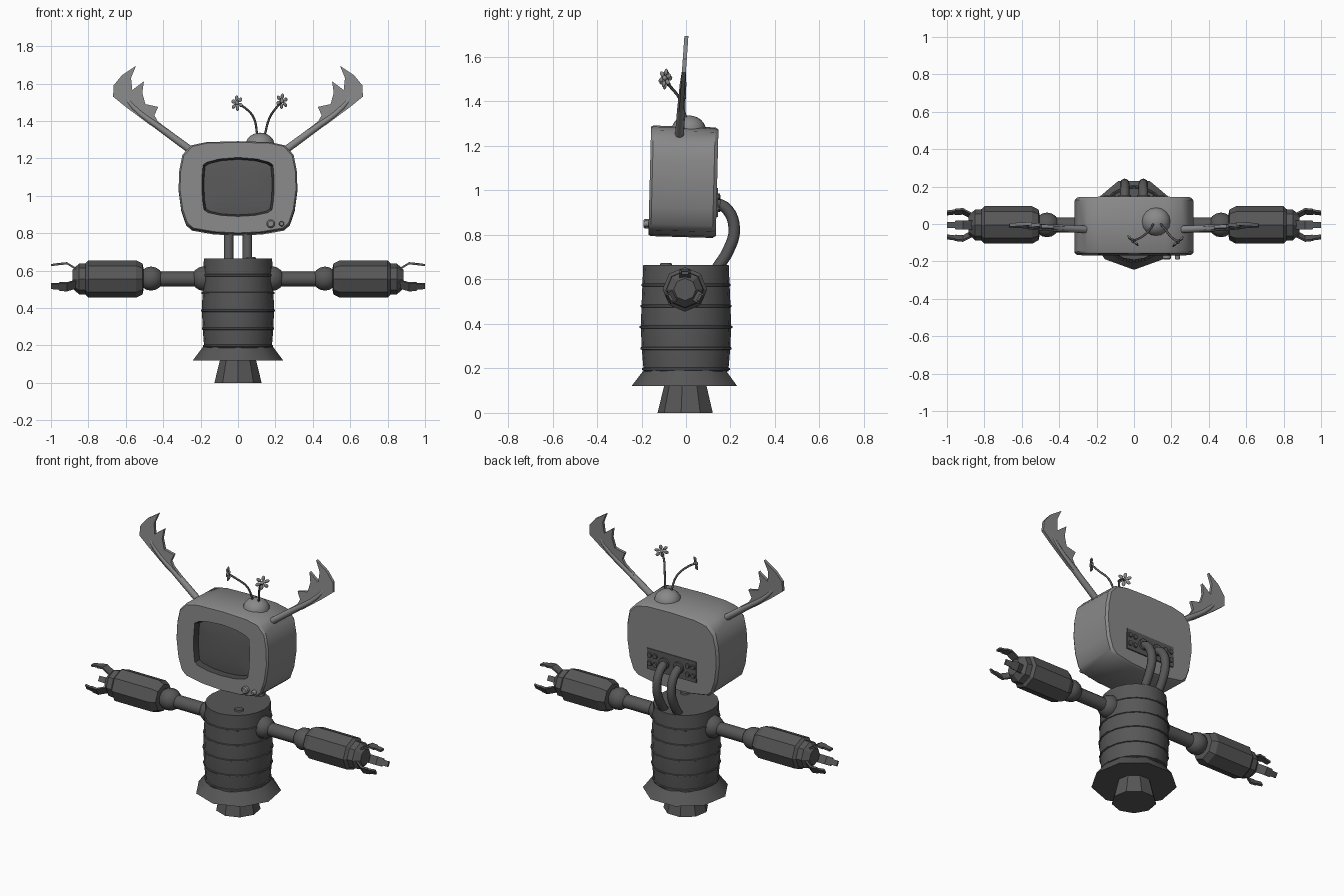
import bpy
import bmesh
import math
from mathutils import Vector, Matrix

cube = bpy.data.objects.get("Cube")
if cube:
    bpy.data.objects.remove(cube, do_unlink=True)


def material(name, v):
    m = bpy.data.materials.new(name)
    m.use_nodes = True
    m.diffuse_color = (v, v, v, 1)
    m.node_tree.nodes["Principled BSDF"].inputs["Base Color"].default_value = (v, v, v, 1)
    return m


CASING = material("light grey casing", 0.25)
METAL = material("dark grey metal", 0.095)
GLASS = material("screen grey", 0.10)
TRIM = material("charcoal trim", 0.055)


def smooth(ob, angle=35):
    bpy.ops.object.select_all(action='DESELECT')
    ob.select_set(True)
    bpy.context.view_layer.objects.active = ob
    bpy.ops.object.shade_smooth_by_angle(angle=math.radians(angle))


def finish(bm, name, *mats, angle=35):
    bmesh.ops.remove_doubles(bm, verts=bm.verts, dist=0.0002)
    bmesh.ops.recalc_face_normals(bm, faces=bm.faces)
    me = bpy.data.meshes.new(name)
    bm.to_mesh(me)
    bm.free()
    for m in mats:
        me.materials.append(m)
    ob = bpy.data.objects.new(name, me)
    bpy.context.collection.objects.link(ob)
    smooth(ob, angle)
    return ob


def loft(bm, rings, mat_of=lambda i: 0):
    """Bridge closed rings of points and cap both ends."""
    vs = [[bm.verts.new(p) for p in ring] for ring in rings]
    n = len(vs[0])
    for i in range(len(vs) - 1):
        for j in range(n):
            k = (j + 1) % n
            f = bm.faces.new((vs[i][j], vs[i][k], vs[i + 1][k], vs[i + 1][j]))
            f.material_index = mat_of(i)
    bm.faces.new(vs[0][::-1]).material_index = mat_of(-1)
    bm.faces.new(vs[-1]).material_index = mat_of(len(vs))


def lathe(name, profile, segs, mat, loc=(0, 0, 0), axis=(0, 0, 1), squash=1.0, angle=35):
    """Spin (radius, height) pairs around an axis; the first vertex faces the front."""
    q = Vector((0, 0, 1)).rotation_difference(Vector(axis))
    rings = []
    for r, h in profile:
        ring = []
        for j in range(segs):
            a = math.tau * j / segs - math.pi / 2
            ring.append(Vector(loc) + q @ Vector((r * squash * math.cos(a), r * math.sin(a), h)))
        rings.append(ring)
    bm = bmesh.new()
    loft(bm, rings)
    return finish(bm, name, mat, angle=angle)


def ball(name, loc, r, mat):
    steps = [math.pi * i / 8 for i in range(9)]
    return lathe(name, [(max(r * math.sin(a), 0.001), -r * math.cos(a)) for a in steps],
                 14, mat, loc, (1, 0, 0))


def tube(name, pts, r, mat, radii=None):
    cu = bpy.data.curves.new(name, 'CURVE')
    cu.dimensions = '3D'
    cu.bevel_depth = r
    cu.bevel_resolution = 2
    cu.resolution_u = 4
    cu.use_fill_caps = True
    sp = cu.splines.new('BEZIER')
    sp.bezier_points.add(len(pts) - 1)
    for i, p in enumerate(pts):
        b = sp.bezier_points[i]
        b.co = p
        b.handle_left_type = b.handle_right_type = 'AUTO'
        b.radius = radii[i] if radii else 1
    cu.materials.append(mat)
    ob = bpy.data.objects.new(name, cu)
    bpy.context.collection.objects.link(ob)
    bpy.ops.object.select_all(action='DESELECT')
    ob.select_set(True)
    bpy.context.view_layer.objects.active = ob
    bpy.ops.object.convert(target='MESH')
    smooth(bpy.context.object, 50)


# Foot and flared skirt
lathe("foot", [(0.128, 0), (0.098, 0.122)], 9, METAL)
lathe("skirt", [(0.245, 0.12), (0.19, 0.192)], 9, METAL)

# Barrel body with raised hoops
lathe("barrel_body", [(0.190, 0.185), (0.199, 0.29), (0.203, 0.386), (0.20, 0.48),
                      (0.196, 0.575), (0.192, 0.665)], 20, METAL, squash=0.95)
for z, r in ((0.197, 0.192), (0.29, 0.199), (0.386, 0.203), (0.48, 0.20), (0.575, 0.196)):
    lathe("barrel_hoop", [(r - 0.003, -0.008), (r + 0.005, -0.004), (r + 0.005, 0.004),
                          (r - 0.003, 0.008)], 20, METAL, (0, 0, z), squash=0.95)
lathe("barrel_plug", [(0.028, 0), (0.024, 0.009)], 10, METAL, (0.07, -0.09, 0.664))

# Arms with ball joints, canister forearms and three claws each
for s, side in ((1, "left"), (-1, "right")):
    ax = (s, 0, 0)
    ball(side + "_shoulder", (s * 0.18, -0.005, 0.557), 0.068, METAL)
    lathe(side + "_upper_arm", [(0.04, 0.2), (0.04, 0.43)], 12, METAL, (0, -0.005, 0.555), ax)
    ball(side + "_elbow", (s * 0.465, -0.005, 0.557), 0.066, METAL)
    lathe(side + "_forearm", [(0.055, 0.505), (0.082, 0.51), (0.1, 0.545), (0.1, 0.80),
                              (0.084, 0.815), (0.082, 0.85), (0.05, 0.885)],
          8, METAL, (0, -0.005, 0.555), ax, angle=25)
    for k in range(3):
        a = math.radians(90 + 120 * k)
        out = Vector((0, math.cos(a), math.sin(a)))
        wide = Vector((0, -math.sin(a), math.cos(a)))
        rings = []
        for x, r, w in ((0.85, 0.045, 0.025), (0.915, 0.084, 0.025), (0.955, 0.08, 0.024),
                        (0.957, 0.08, 0.017), (1.0, 0.074, 0.016)):
            c = Vector((s * x, -0.005, 0.555))
            rings.append([c + out * (r + t) + wide * u for t, u in
                          ((-0.006, -w), (-0.006, w), (0.006, w), (0.006, -w))])
        bm = bmesh.new()
        loft(bm, rings)
        finish(bm, side + "_claw", METAL)

# Head casing with a recessed screen
CENTRE = Vector((0, 1.04))
shell = [(0, 1.287), (0.17, 1.282), (0.25, 1.265), (0.297, 1.215), (0.314, 1.13), (0.318, 1.03),
         (0.303, 0.92), (0.277, 0.845), (0.245, 0.817), (0.13, 0.797), (0, 0.79)]
window = [(0, 1.2), (0.1, 1.192), (0.165, 1.175), (0.187, 1.16), (0.192, 1.1), (0.193, 1.04),
          (0.19, 0.97), (0.182, 0.92), (0.16, 0.905), (0.09, 0.89), (0, 0.885)]


def head_ring(half, scale, y):
    full = half + [(-x, z) for x, z in half[-2:0:-1]]
    ring = []
    for p in full:
        x, z = CENTRE + (Vector(p) - CENTRE) * scale
        ring.append((x, y + 0.025 * (z - 1.04), z - 0.03 * y))
    return ring


bm = bmesh.new()
loft(bm, [head_ring(shell, 0.965, 0.14), head_ring(shell, 1, 0.125), head_ring(shell, 1, -0.152),
          head_ring(shell, 0.975, -0.163), head_ring(window, 1, -0.163),
          head_ring(window, 0.94, -0.13), head_ring(window, 0.6, -0.137)],
     lambda i: 0 if i < 4 else 1 if i == 4 else 2)
finish(bm, "head_casing", CASING, TRIM, GLASS)
for x, r in ((0.175, 0.022), (0.233, 0.014)):
    lathe("dial", [(r, 0), (r, 0.02), (r * 0.7, 0.027)], 12, CASING, (x, -0.164, 0.85), (0, -1, 0))

# Rear socket panel with plugs
bm = bmesh.new()
bmesh.ops.create_cube(bm, size=1, matrix=Matrix.Translation((0, 0.139, 0.945))
                      @ Matrix.Diagonal((0.34, 0.009, 0.13, 1)))
finish(bm, "rear_panel", METAL)
for s in (1, -1):
    for x in (0.112, 0.15):
        for z in (0.918, 0.972):
            lathe("socket", [(0.016, 0), (0.014, 0.012)], 10, METAL, (s * x, 0.14, z), (0, 1, 0))
    lathe("neck_collar", [(0.036, 0), (0.034, 0.016)], 12, METAL, (s * 0.05, 0.138, 0.945), (0, 1, 0))
    # Bent neck hoses
    tube("neck_hose", [(s * 0.05, y, z) for y, z in
                       ((0.13, 0.945), (0.185, 0.915), (0.217, 0.825), (0.19, 0.73), (0.14, 0.65))],
         0.026, METAL)

# Antlers: tapered stem and toothed blade
blade = [(0.38, 1.325), (0.47, 1.378), (0.6, 1.475), (0.668, 1.53), (0.665, 1.59), (0.62, 1.645),
         (0.545, 1.695), (0.572, 1.63), (0.565, 1.565), (0.503, 1.612), (0.512, 1.55),
         (0.495, 1.49), (0.427, 1.475), (0.447, 1.43), (0.43, 1.4), (0.37, 1.35)]


def lean(z):
    return -0.03 + 0.07 * (z - 1.24)


for s, side in ((1, "left"), (-1, "right")):
    bm = bmesh.new()
    loft(bm, [[(s * x, lean(z) + t, z) for x, z in blade] for t in (-0.009, 0.009)])
    finish(bm, side + "_antler_blade", CASING)
    tube(side + "_antler_stem", [(s * x, lean(z), z) for x, z in
                                 ((0.255, 1.245), (0.4, 1.352), (0.56, 1.475), (0.63, 1.57))],
         0.02, CASING, (1, 0.95, 0.75, 0.3))

# Antenna dome
arc = [math.radians(a) for a in range(0, 90, 15)] + [math.radians(89)]
lathe("antenna_dome", [(0.077 * math.cos(a), 0.065 * math.sin(a)) for a in arc], 16, CASING,
      (0.118, 0.012, 1.272))

# Bent rods carrying six-petal flowers
for s, pts in ((-1, [(0.103, 0, 1.325), (0.085, -0.03, 1.415), (0.04, -0.07, 1.468), (-0.005, -0.09, 1.495)]),
               (1, [(0.143, 0, 1.325), (0.168, -0.03, 1.415), (0.2, -0.07, 1.465), (0.235, -0.095, 1.505)])):
    tube("antenna_rod", pts, 0.006, METAL)
    turn = Vector((0, 0, 1)).rotation_difference(Vector((s * 0.65, -0.75, 0.1)).normalized())
    base = Matrix.Translation(pts[-1]) @ turn.to_matrix().to_4x4()
    bm = bmesh.new()
    bmesh.ops.create_uvsphere(bm, u_segments=8, v_segments=6, radius=0.012, matrix=base)
    for k in range(6):
        petal = (base @ Matrix.Rotation(math.tau * k / 6, 4, 'Z') @ Matrix.Translation((0.027, 0, 0))
                 @ Matrix.Diagonal((0.016, 0.011, 0.006, 1)))
        bmesh.ops.create_uvsphere(bm, u_segments=8, v_segments=6, radius=1, matrix=petal)
    finish(bm, "antenna_flower", CASING, angle=60)
